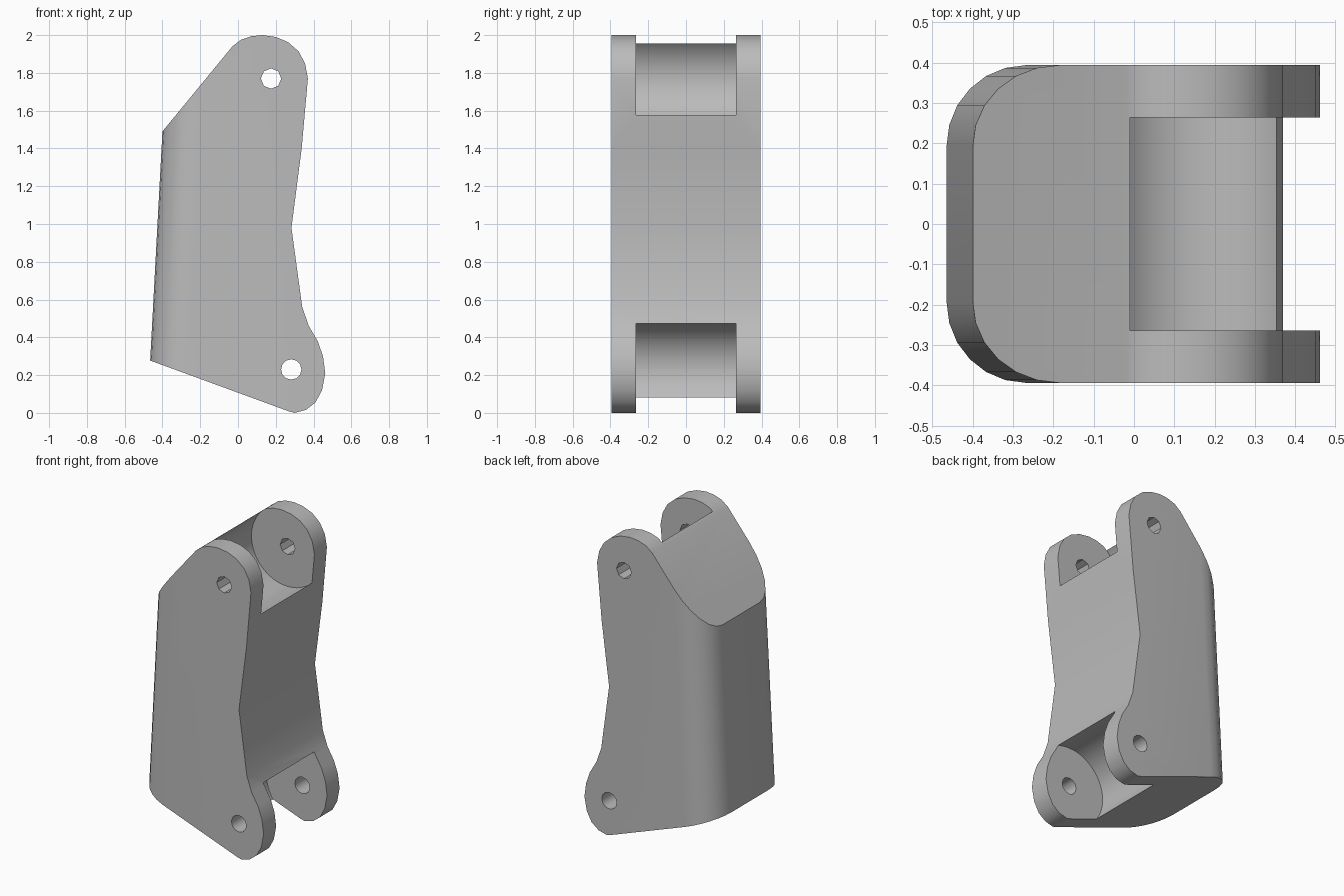
import bpy, bmesh
from math import radians, pi
from mathutils import Matrix

cube = bpy.data.objects.get("Cube")
if cube:
    bpy.data.objects.remove(cube, do_unlink=True)

HALF = 0.394        # half thickness of the link
SLOT = 0.264        # half width of the hinge recesses
TOP_PIN = (0.175, 1.77)
LOW_PIN = (0.282, 0.23)

grey = bpy.data.materials.new("plain grey")
grey.use_nodes = True
colour = (0.5, 0.5, 0.5, 1)
grey.diffuse_color = colour
grey.node_tree.nodes["Principled BSDF"].inputs["Base Color"].default_value = colour

# Side outline of the link, in x and z
outline = [(-0.465, 0.277), (-0.40, 1.49), (-0.03, 1.94), (0.015, 1.975),
           (0.07, 1.994), (0.13, 2.0), (0.2, 1.99), (0.265, 1.963),
           (0.32, 1.915), (0.355, 1.85), (0.37, 1.77), (0.337, 1.4),
           (0.283, 0.98), (0.34, 0.56), (0.375, 0.46), (0.422, 0.38),
           (0.45, 0.3), (0.462, 0.21), (0.445, 0.12), (0.41, 0.055),
           (0.36, 0.016), (0.3, 0.0), (0.27, 0.008)]

bm = bmesh.new()
face = bm.faces.new([bm.verts.new((x, -HALF, z)) for x, z in outline])
extruded = bmesh.ops.extrude_face_region(bm, geom=[face])["geom"]
bmesh.ops.translate(bm, vec=(0, 2 * HALF, 0),
                    verts=[v for v in extruded if isinstance(v, bmesh.types.BMVert)])
bmesh.ops.recalc_face_normals(bm, faces=bm.faces)

# Round the two long upright edges of the spine
spine = [e for e in bm.edges
         if all(v.co.x < -0.39 for v in e.verts) and e.calc_length() > 1]
bmesh.ops.bevel(bm, geom=spine, offset=0.2, offset_type='OFFSET',
                segments=6, profile=0.5, affect='EDGES')
mesh = bpy.data.meshes.new("hinge_link")
bm.to_mesh(mesh)
bm.free()
link = bpy.data.objects.new("hinge_link", mesh)
bpy.context.collection.objects.link(link)
mesh.materials.append(grey)


def cut_cylinder(name, pin, radius, half_width, sides):
    """Cut a cylinder lying along y out of the link."""
    bm = bmesh.new()
    bmesh.ops.create_cone(bm, cap_ends=True, segments=sides, radius1=radius,
                          radius2=radius, depth=2 * half_width,
                          matrix=Matrix.Translation((pin[0], 0, pin[1]))
                          @ Matrix.Rotation(pi / 2, 4, 'X'))
    cutter_mesh = bpy.data.meshes.new(name)
    bm.to_mesh(cutter_mesh)
    bm.free()
    cutter_mesh.materials.append(grey)
    cutter = bpy.data.objects.new(name, cutter_mesh)
    cutter.hide_render = True
    bpy.context.collection.objects.link(cutter)
    mod = link.modifiers.new(name, 'BOOLEAN')
    mod.object = cutter
    mod.operation = 'DIFFERENCE'
    mod.solver = 'EXACT'
    bpy.ops.object.modifier_apply(modifier=name)
    bpy.data.objects.remove(cutter, do_unlink=True)


bpy.context.view_layer.objects.active = link
link.select_set(True)

# Hinge recesses and pin holes
cut_cylinder("upper_recess", TOP_PIN, 0.262, SLOT, 48)
cut_cylinder("lower_recess", LOW_PIN, 0.26, SLOT, 48)
cut_cylinder("upper_pin_hole", TOP_PIN, 0.054, 0.6, 8)
cut_cylinder("lower_pin_hole", LOW_PIN, 0.054, 0.6, 12)

bpy.ops.object.shade_smooth_by_angle(angle=radians(32))
